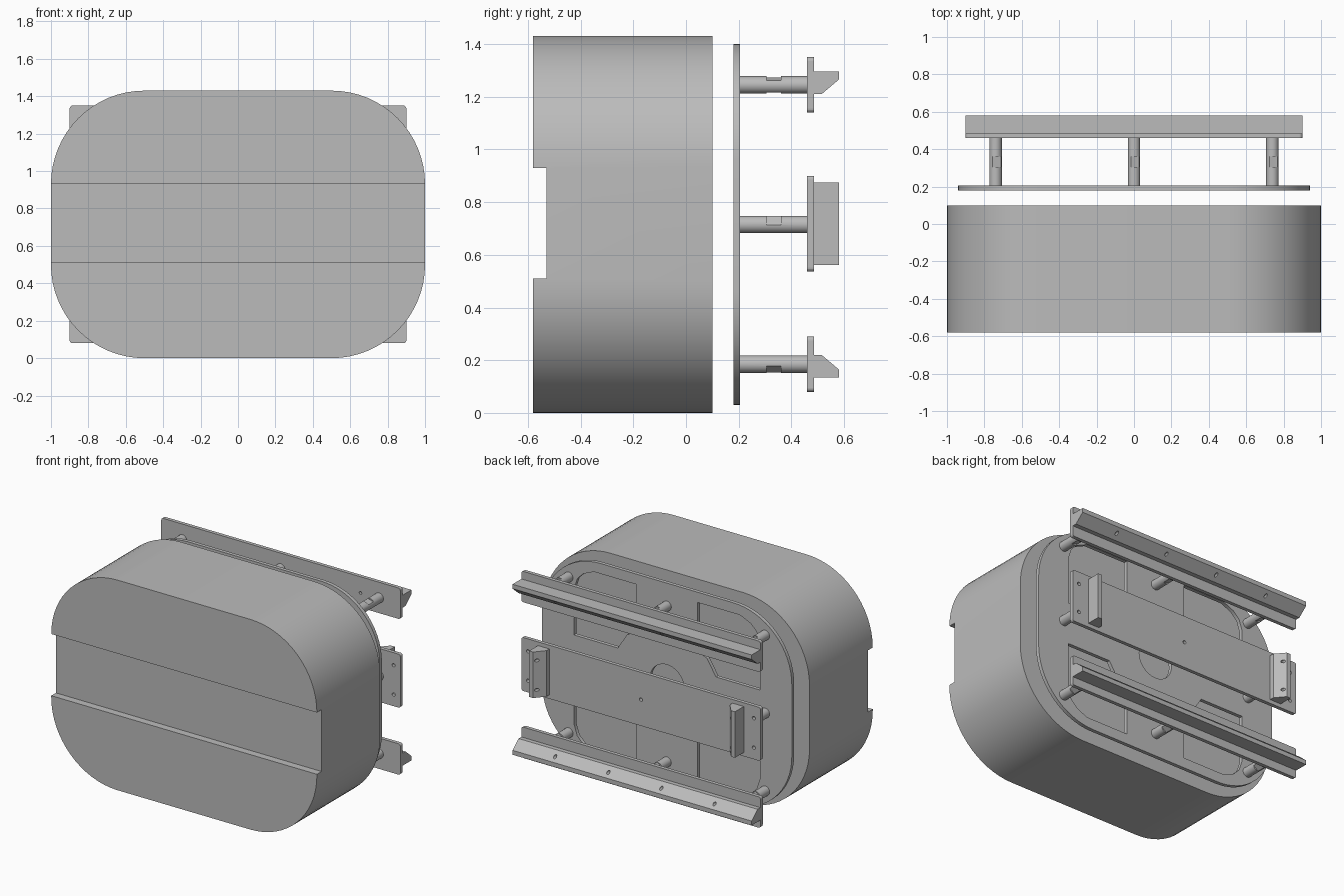
import bpy, bmesh
from math import sin, cos, pi, radians
from mathutils import Matrix, Vector

cube = bpy.data.objects.get("Cube")
if cube:
    bpy.data.objects.remove(cube, do_unlink=True)

grey = bpy.data.materials.new("light grey metal")
grey.use_nodes = True
grey.diffuse_color = (0.5, 0.5, 0.5, 1)
grey.node_tree.nodes["Principled BSDF"].inputs["Base Color"].default_value = (0.5, 0.5, 0.5, 1)

MID = 0.715  # height of the centre line


def prism(name, pts, axis, lo, hi):
    """Extrude a closed 2D profile along an axis from lo to hi."""
    place = {"x": lambda p, t: (t, p[0], p[1]),
             "y": lambda p, t: (p[0], t, p[1]),
             "z": lambda p, t: (p[0], p[1], t)}[axis]
    bm = bmesh.new()
    rings = [[bm.verts.new(place(p, t)) for p in pts] for t in (lo, hi)]
    for ring in rings:
        bm.faces.new(ring)
    n = len(pts)
    for i in range(n):
        j = (i + 1) % n
        bm.faces.new((rings[0][i], rings[0][j], rings[1][j], rings[1][i]))
    bmesh.ops.recalc_face_normals(bm, faces=bm.faces)
    mesh = bpy.data.meshes.new(name)
    bm.to_mesh(mesh)
    bm.free()
    mesh.materials.append(grey)
    obj = bpy.data.objects.new(name, mesh)
    bpy.context.collection.objects.link(obj)
    return obj


def rounded(hx, hz, r, cz=MID, steps=16):
    """Rounded rectangle profile centred on x = 0."""
    pts = []
    for q, (sx, sz) in enumerate([(1, 1), (-1, 1), (-1, -1), (1, -1)]):
        for i in range(steps + 1):
            a = (q + i / steps) * pi / 2
            pts.append((sx * (hx - r) + r * cos(a), cz + sz * (hz - r) + r * sin(a)))
    return pts


def circle(x, z, r, n=24):
    return [(x + r * cos(2 * pi * i / n), z + r * sin(2 * pi * i / n)) for i in range(n)]


def box(x, z, hx, hz):
    return [(x - hx, z - hz), (x + hx, z - hz), (x + hx, z + hz), (x - hx, z + hz)]


def cut(obj, cutters):
    """Subtract the cutters, bake the result and remove them."""
    for c in cutters:
        mod = obj.modifiers.new("cut", "BOOLEAN")
        mod.operation = "DIFFERENCE"
        mod.solver = "EXACT"
        mod.object = c
    bpy.context.view_layer.update()
    baked = bpy.data.meshes.new_from_object(
        obj.evaluated_get(bpy.context.evaluated_depsgraph_get()))
    obj.modifiers.clear()
    obj.data = baked
    for c in cutters:
        bpy.data.objects.remove(c, do_unlink=True)


def smooth(obj):
    bpy.ops.object.select_all(action="DESELECT")
    obj.select_set(True)
    bpy.context.view_layer.objects.active = obj
    bpy.ops.object.shade_smooth_by_angle(angle=radians(30))


# Main body with a wide groove across the front
body = prism("body", rounded(1, MID, 0.5), "y", -0.58, 0.1)
cut(body, [prism("groove", box(0, 0.72, 1.2, 0.21), "y", -0.7, -0.53)])
smooth(body)

# Back plate with four corner windows and a round centre hole
plate = prism("back_plate", rounded(0.94, 0.685, 0.44), "y", 0.18, 0.205)
window = [(0.23, 0.615), (0.55, 0.615), (0.63, 0.58), (0.675, 0.535), (0.7, 0.46),
          (0.7, 0.145), (0.37, 0.145), (0.3, 0.255), (0.23, 0.285)]
cutters = [prism("hole", circle(0, MID, 0.13, 40), "y", 0.1, 0.3)]
for sx in (1, -1):
    for sz in (1, -1):
        cutters.append(prism("window", [(sx * x, MID + sz * z) for x, z in window],
                             "y", 0.1, 0.3))
cut(plate, cutters)
smooth(plate)


# Standoff posts with a pair of wrench flats
def post(name, x, z, turn):
    obj = prism(name, circle(x, z, 0.033), "y", 0.205, 0.46)
    flats = []
    for s in (1, -1):
        c = prism("flat", box(0, s * 0.05, 0.06, 0.026), "y", 0.305, 0.36)
        c.data.transform(Matrix.Translation(Vector((x, 0, z))) @ Matrix.Rotation(turn, 4, "Y"))
        flats.append(c)
    cut(obj, flats)
    smooth(obj)


for side, x in (("right", -0.74), ("centre", 0), ("left", 0.74)):
    post("upper_post_" + side, x, MID + 0.53, radians(15))
    post("lower_post_" + side, x, MID - 0.53, radians(-35))
    if x:
        post("middle_post_" + side, x, MID, radians(50))

# Upper and lower rails, each a strip with a hooked cleat
hook = [(0.485, 0.495), (0.515, 0.495), (0.58, 0.55), (0.58, 0.58), (0.485, 0.58)]
for name, s in (("upper", 1), ("lower", -1)):
    strip = prism(name + "_rail", rounded(0.9, 0.105, 0.015, MID + s * 0.53, 4),
                  "y", 0.46, 0.485)
    cleat = prism(name + "_cleat", [(y, MID + s * z) for y, z in hook], "x", -0.9, 0.9)
    for part in (strip, cleat):
        cut(part, [prism("screw", circle(x, MID + s * 0.525, 0.01, 12), "y", 0.4, 0.7)
                   for x in (-0.6, -0.2, 0.2, 0.6)])

# Middle plate with a centre hole and an upright cleat at each end
middle = prism("middle_plate", rounded(0.9, 0.182, 0.015, MID + 0.003, 4), "y", 0.46, 0.485)
holes = [(0, MID)] + [(s * x, MID + t * 0.1) for s in (1, -1) for t in (1, -1)
                      for x in (0.73, 0.85)]
cut(middle, [prism("screw", circle(x, z, 0.012, 12), "y", 0.4, 0.6) for x, z in holes])
upright = [(0.69, 0.485), (0.69, 0.515), (0.745, 0.58), (0.775, 0.58), (0.775, 0.485)]
for name, s in (("left", 1), ("right", -1)):
    cleat = prism(name + "_end_cleat", [(s * x, y) for x, y in upright], "z", 0.562, 0.875)
    cut(cleat, [prism("screw", circle(s * 0.73, MID + t * 0.1, 0.01, 12), "y", 0.4, 0.7)
                for t in (1, -1)])
